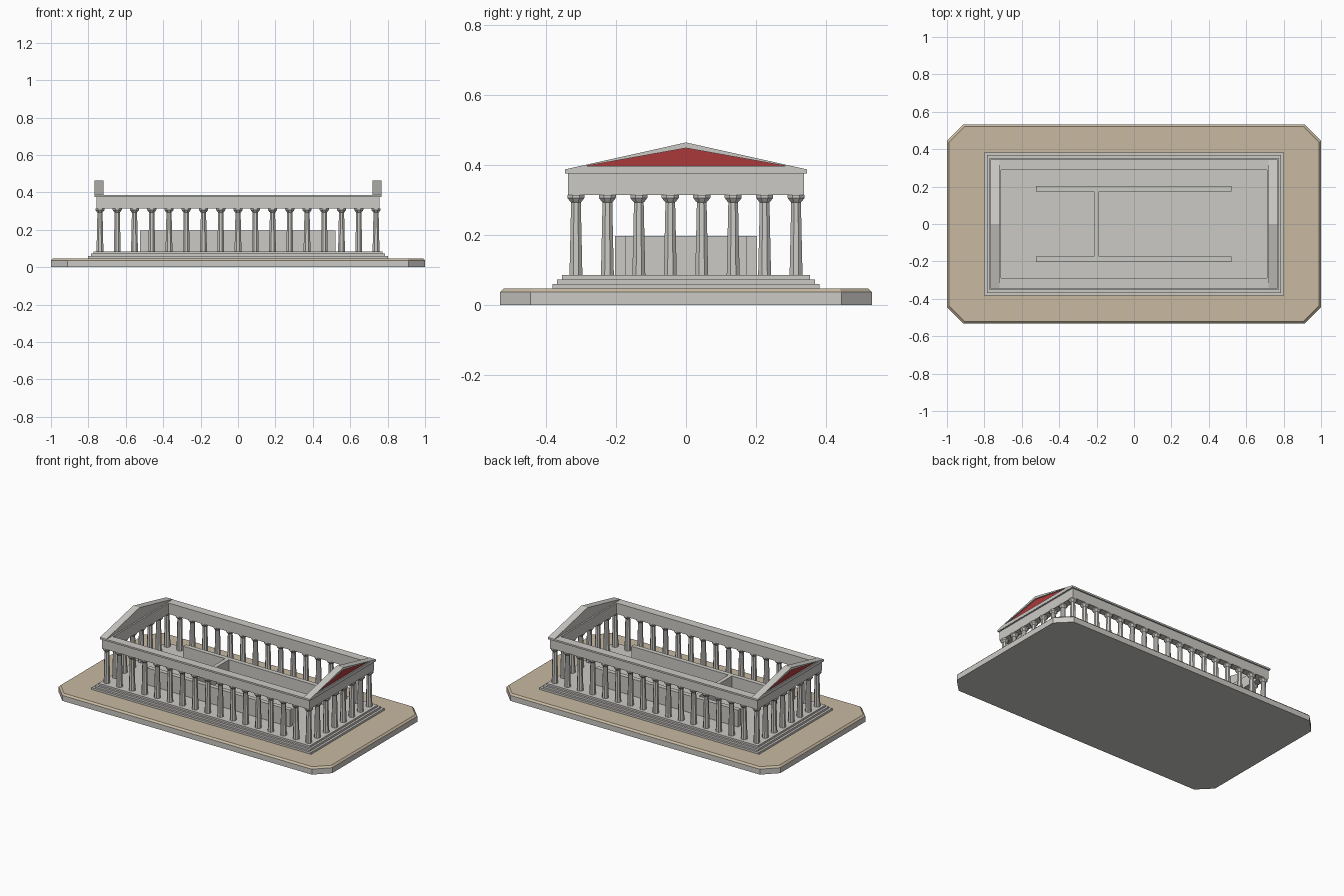
import bpy, bmesh, math

if "Cube" in bpy.data.objects:
    bpy.data.objects.remove(bpy.data.objects["Cube"])


def material(name, rgb):
    m = bpy.data.materials.new(name)
    m.diffuse_color = (*rgb, 1)
    m.use_nodes = True
    m.node_tree.nodes["Principled BSDF"].inputs["Base Color"].default_value = m.diffuse_color
    return m


STONE = material("stone grey", (0.60, 0.59, 0.56))
SAND = material("sand tan", (0.58, 0.49, 0.36))
RED = material("pediment red", (0.40, 0.04, 0.043))


def finish(name, bm, *mats):
    bmesh.ops.recalc_face_normals(bm, faces=bm.faces)
    me = bpy.data.meshes.new(name)
    bm.to_mesh(me)
    bm.free()
    for m in mats:
        me.materials.append(m)
    ob = bpy.data.objects.new(name, me)
    bpy.context.collection.objects.link(ob)
    return ob


def box(name, x0, x1, y0, y1, z0, z1):
    bm = bmesh.new()
    bmesh.ops.create_cube(bm, size=1)
    for v in bm.verts:
        v.co = ((x0 + x1) / 2 + v.co.x * (x1 - x0),
                (y0 + y1) / 2 + v.co.y * (y1 - y0),
                (z0 + z1) / 2 + v.co.z * (z1 - z0))
    return finish(name, bm, STONE)


def skin(bm, rings, cyclic=False):
    """Join equal vertex loops with quads; cap the ends unless cyclic."""
    n = len(rings[0])
    pairs = list(zip(rings, rings[1:] + rings[:1]))
    for a, b in pairs if cyclic else pairs[:-1]:
        for i in range(n):
            j = (i + 1) % n
            bm.faces.new((a[i], a[j], b[j], b[i]))
    if not cyclic:
        bm.faces.new(rings[0])
        bm.faces.new(rings[-1])


# Ground slab with cut corners; sand on the bevelled top layer
def octagon(bm, inset, z):
    hx, hy, c = 1 - inset, 0.532 - inset, 0.088 - inset * 0.5
    quarter = [(hx, -hy + c), (hx, hy - c), (hx - c, hy), (-hx + c, hy)]
    pts = quarter + [(-x, -y) for x, y in quarter]
    return [bm.verts.new((x, y, z)) for x, y in pts]


bm = bmesh.new()
skin(bm, [octagon(bm, 0, 0), octagon(bm, 0, 0.036), octagon(bm, 0.011, 0.047)])
for f in bm.faces:
    f.material_index = int(f.calc_center_median().z > 0.03)
finish("ground_slab", bm, STONE, SAND)

# Three steps of the platform
for i, (hx, hy, z0, z1) in enumerate([(0.802, 0.382, 0.047, 0.060),
                                      (0.787, 0.368, 0.060, 0.073),
                                      (0.773, 0.354, 0.073, 0.085)]):
    box(f"step_{i + 1}", -hx, hx, -hy, hy, z0, z1)

# Column: tapered eight-sided shaft with a flared capital
PROFILE = [(0.020, 0.085), (0.0150, 0.293), (0.0185, 0.296),
           (0.0265, 0.306), (0.0265, 0.3145)]
bm = bmesh.new()
skin(bm, [[bm.verts.new((r * math.cos(math.pi * (k + 0.5) / 4),
                         r * math.sin(math.pi * (k + 0.5) / 4), z))
           for k in range(8)] for r, z in PROFILE])
first = finish("column", bm, STONE)
NX, NY, CX, CY = 17, 8, 0.738, 0.3145
spots = [(-CX + 2 * CX * i / (NX - 1), s * CY) for i in range(NX) for s in (-1, 1)]
spots += [(s * CX, -CY + 2 * CY * j / (NY - 1)) for j in range(1, NY - 1) for s in (-1, 1)]
for k, (x, y) in enumerate(spots):
    ob = first if k == 0 else bpy.data.objects.new("column", first.data)
    if k:
        bpy.context.collection.objects.link(ob)
    ob.location = (x, y, 0)

# Beam ring with projecting cornice
bm = bmesh.new()
rings = []
for o, z in [(0, 0.314), (0, 0.375), (0.009, 0.375), (0.009, 0.386),
             (-0.047, 0.386), (-0.047, 0.314)]:
    rings.append([bm.verts.new((sx * (0.757 + o), sy * (0.337 + o), z))
                  for sx, sy in ((-1, -1), (1, -1), (1, 1), (-1, 1))])
skin(bm, rings, cyclic=True)
finish("entablature", bm, STONE)

# Pediments: gable block with a recessed red triangle on the outer face
GABLE = [(-0.346, 0.376), (0.346, 0.376), (0.346, 0.387), (0, 0.464), (-0.346, 0.387)]
for s in (-1, 1):
    bm = bmesh.new()
    inner = [bm.verts.new((s * 0.720, y, z)) for y, z in GABLE]
    outer = [bm.verts.new((s * 0.767, y, z)) for y, z in GABLE]
    bm.faces.new(inner)
    for i in range(5):
        j = (i + 1) % 5
        bm.faces.new((inner[i], inner[j], outer[j], outer[i]))
    tri = [(-0.285, 0.397), (0.285, 0.397), (0, 0.448)]
    rim = [bm.verts.new((s * 0.767, y, z)) for y, z in tri]
    deep = [bm.verts.new((s * 0.759, y, z)) for y, z in tri]
    bl, br, tr, top, tl = outer
    left, right, peak = rim
    for f in ((bl, br, right, left), (br, tr, right), (tr, top, peak, right),
              (top, tl, left, peak), (tl, bl, left)):
        bm.faces.new(f)
    for i in range(3):
        j = (i + 1) % 3
        bm.faces.new((rim[i], rim[j], deep[j], deep[i]))
    bm.faces.new(deep).material_index = 1
    finish("pediment", bm, STONE, RED)

# Inner chamber walls
for s in (-1, 1):
    y0, y1 = sorted((s * 0.173, s * 0.203))
    box("chamber_side_wall", -0.523, 0.521, y0, y1, 0.085, 0.196)
box("chamber_cross_wall", -0.215, -0.188, -0.173, 0.173, 0.085, 0.196)
